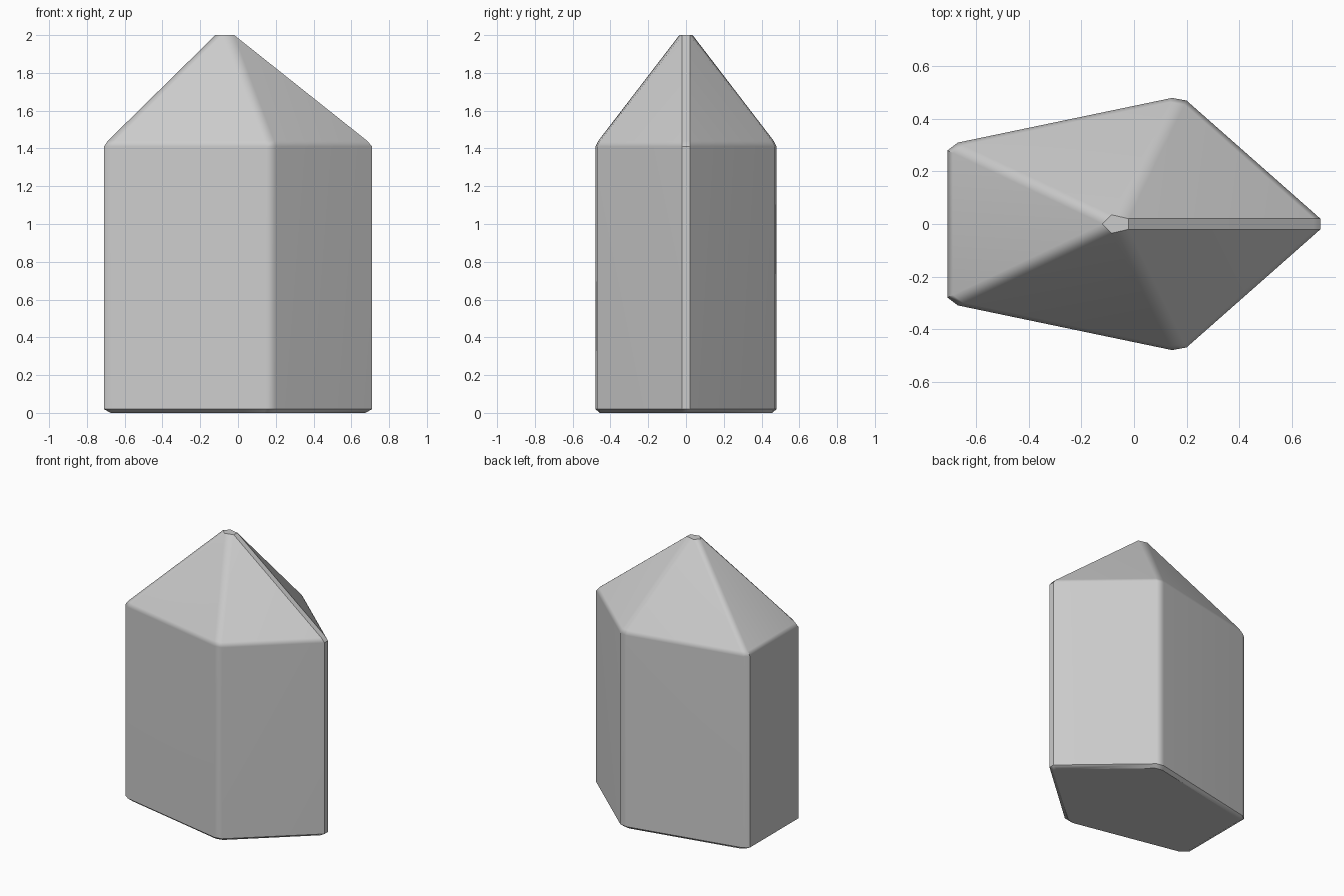
import bpy
import bmesh
from math import radians
from mathutils import Vector

cube = bpy.data.objects.get("Cube")
if cube:
    bpy.data.objects.remove(cube, do_unlink=True)

# Crystal colour
stone = bpy.data.materials.new("pale grey stone")
stone.use_nodes = True
grey = (0.6, 0.6, 0.6, 1)
stone.diffuse_color = grey
stone.node_tree.nodes["Principled BSDF"].inputs["Base Color"].default_value = grey

# Half of the five-sided outline with cut corners, and the tip corner each point rises to
half = [((0.71, 0.02), (-0.02, 0.02)),
        ((0.20, 0.47), (-0.02, 0.02)),
        ((0.145, 0.48), (-0.085, 0.035)),
        ((-0.67, 0.31), (-0.085, 0.035)),
        ((-0.71, 0.28), (-0.12, 0.0))]


def flip(p):
    return (p[0], -p[1])


pairs = half + [(flip(a), flip(b)) for a, b in reversed(half)]
outline = [Vector(a) for a, b in pairs]
tip = [Vector(b) for a, b in pairs]

bm = bmesh.new()


def ring(points, z):
    return [bm.verts.new((p.x, p.y, z)) for p in points]


# Chamfered base, straight walls, softened shoulder, pointed cap
rings = [ring([p * 0.95 for p in outline], 0),
         ring(outline, 0.02),
         ring(outline, 1.41),
         ring([p.lerp(t, 0.035) for p, t in zip(outline, tip)], 1.44),
         ring(tip, 2)]
count = len(outline)
for low, high in zip(rings, rings[1:]):
    for i in range(count):
        j = (i + 1) % count
        bm.faces.new((low[i], low[j], high[j], high[i]))
bm.faces.new(rings[0][::-1])
bm.faces.new(rings[-1])
bmesh.ops.remove_doubles(bm, verts=bm.verts, dist=0.001)
bmesh.ops.recalc_face_normals(bm, faces=bm.faces)

mesh = bpy.data.meshes.new("crystal")
bm.to_mesh(mesh)
bm.free()
mesh.materials.append(stone)
crystal = bpy.data.objects.new("crystal", mesh)
bpy.context.collection.objects.link(crystal)

# Soft shading over the shoulder and corners, large faces kept flat
bpy.ops.object.select_all(action="DESELECT")
crystal.select_set(True)
bpy.context.view_layer.objects.active = crystal
bpy.ops.object.shade_smooth_by_angle(angle=radians(35))
weighted = crystal.modifiers.new("flat faces", "WEIGHTED_NORMAL")
weighted.keep_sharp = True
